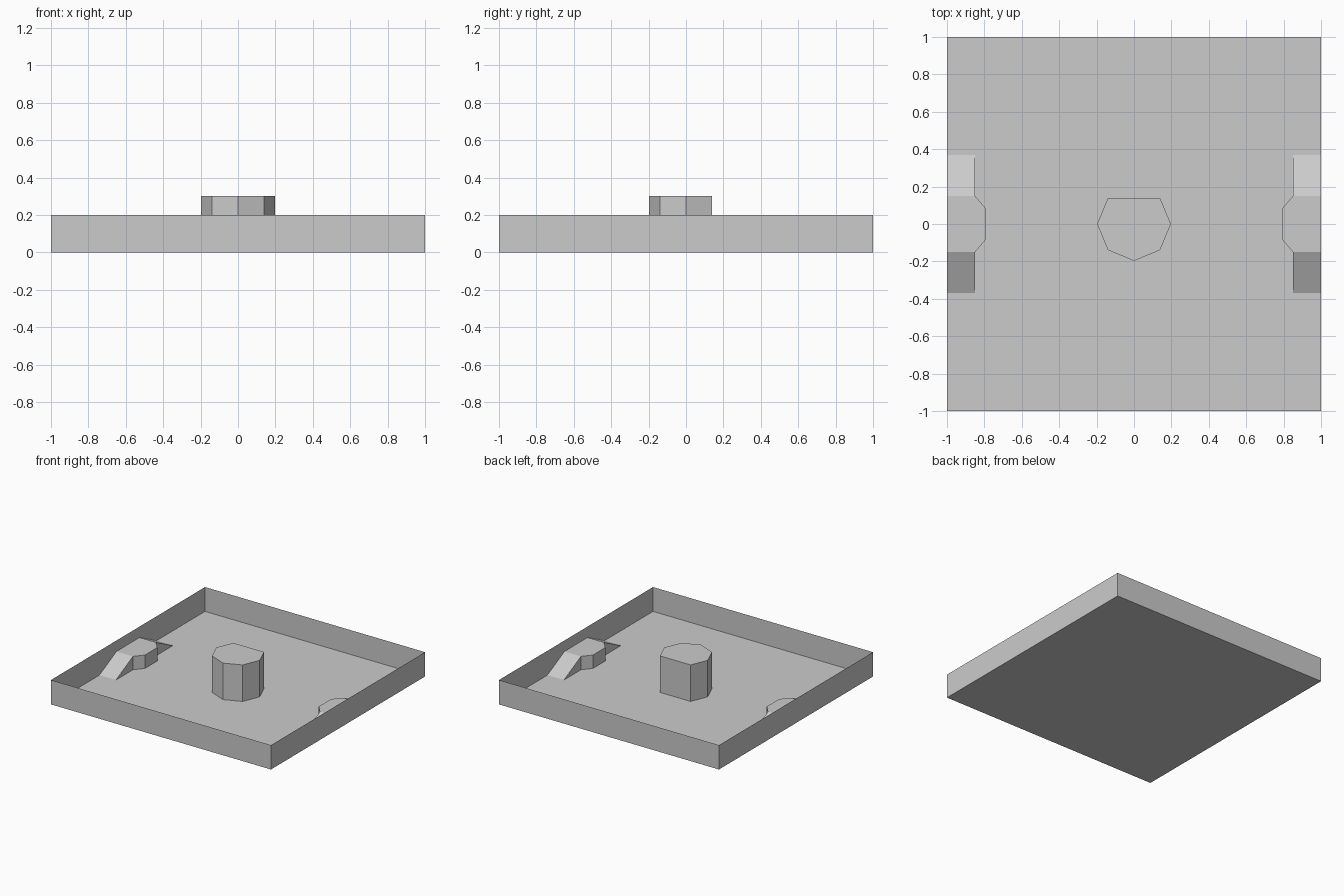
import bpy, bmesh
from math import sin, cos, pi

if "Cube" in bpy.data.objects:
    bpy.data.objects.remove(bpy.data.objects["Cube"])

WALL_H, POST_H, CLIP_H = 0.2, 0.3, 0.11


def make_object(name, verts, faces):
    mesh = bpy.data.meshes.new(name)
    mesh.from_pydata(verts, [], faces)
    obj = bpy.data.objects.new(name, mesh)
    bpy.context.collection.objects.link(obj)
    return obj


def prism(name, outline, height, cap_top, cap_bottom):
    # Straight sides over a counter-clockwise outline, with optional caps
    n = len(outline)
    verts = [(x, y, z) for z in (0, height) for x, y in outline]
    faces = [(i, (i + 1) % n, n + (i + 1) % n, n + i) for i in range(n)]
    if cap_top:
        faces.append(tuple(range(n, 2 * n)))
    if cap_bottom:
        faces.append(tuple(reversed(range(n))))
    return make_object(name, verts, faces)


# Thin open-topped tray
prism("tray", [(-1, -1), (1, -1), (1, 1), (-1, 1)], WALL_H, False, True)

# Central post: octagon with its rear corner cut flat
outline = [(0.197 * cos(k * pi / 4), 0.197 * sin(k * pi / 4))
           for k in range(8) if k != 2]
prism("centre_post", outline, POST_H, True, False)

# Ramped side blocks with a rounded nub: one quarter, mirrored in x and y
h = CLIP_H
quarter = [
    (-1, 0, h), (-0.79, 0, h), (-0.79, 0.08, h), (-0.85, 0.15, h), (-1, 0.15, h),
    (-0.79, 0, 0), (-0.79, 0.08, 0), (-0.85, 0.15, 0),
    (-1, 0.37, 0), (-0.85, 0.37, 0),
]
faces = [
    (0, 1, 2, 3, 4),               # flat top
    (5, 6, 2, 1), (6, 7, 3, 2),    # nub walls
    (3, 9, 8, 4), (7, 9, 3),       # ramp and its side
]
blocks = make_object("side_ramp_blocks", quarter, faces)
mirror = blocks.modifiers.new("mirror", 'MIRROR')
mirror.use_axis = (True, True, False)
